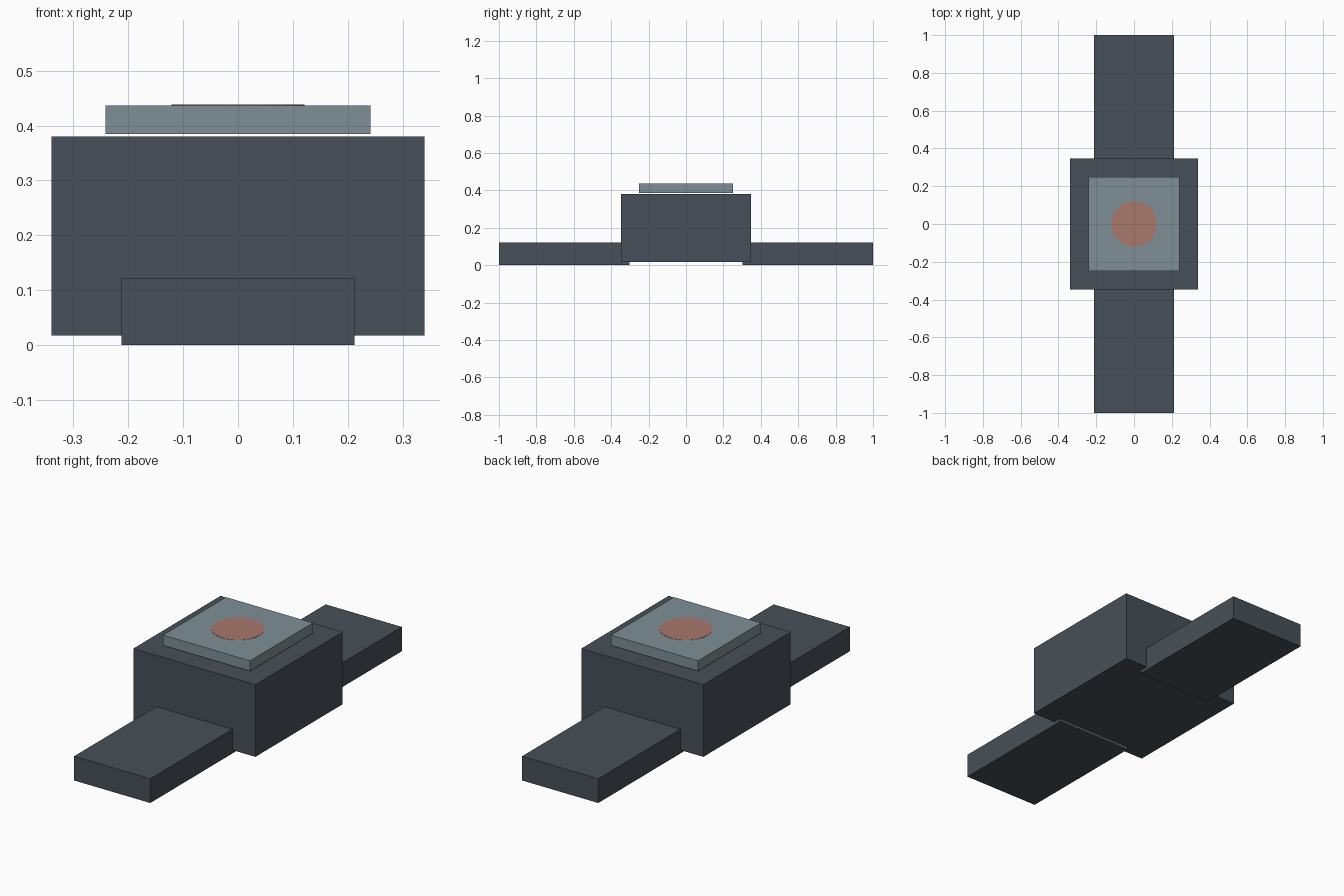
import bpy

cube = bpy.data.objects.get("Cube")
if cube:
    bpy.data.objects.remove(cube, do_unlink=True)


def make_material(name, rgb):
    mat = bpy.data.materials.new(name)
    mat.use_nodes = True
    color = (*rgb, 1)
    mat.diffuse_color = color
    shader = mat.node_tree.nodes["Principled BSDF"]
    shader.inputs["Base Color"].default_value = color
    shader.inputs["Roughness"].default_value = 0.7
    return mat


def make_box(name, x, y, z, mat):
    """Box from (low, high) ranges along each axis."""
    ranges = (x, y, z)
    bpy.ops.mesh.primitive_cube_add(size=1, location=[(a + b) / 2 for a, b in ranges])
    obj = bpy.context.object
    obj.name = name
    obj.scale = [b - a for a, b in ranges]
    bpy.ops.object.transform_apply(location=False, rotation=False, scale=True)
    obj.data.materials.append(mat)
    return obj


slate = make_material("dark slate", (0.063, 0.081, 0.098))
glass = make_material("grey blue", (0.209, 0.275, 0.301))
clay = make_material("muted red", (0.397, 0.188, 0.15))

# Main case
make_box("case", (-0.34, 0.34), (-0.347, 0.347), (0.017, 0.38), slate)

# Strap halves, tucked slightly under the case
make_box("front_strap", (-0.212, 0.212), (-1, -0.303), (0, 0.122), slate)
make_box("back_strap", (-0.212, 0.212), (0.303, 1), (0, 0.122), slate)

# Screen floating just above the case
make_box("screen", (-0.242, 0.242), (-0.25, 0.25), (0.385, 0.437), glass)

# Thin round marker on the screen
bpy.ops.mesh.primitive_cylinder_add(vertices=32, radius=0.121, depth=0.004,
                                    location=(0, 0, 0.436))
marker = bpy.context.object
marker.name = "screen_marker"
marker.data.materials.append(clay)
